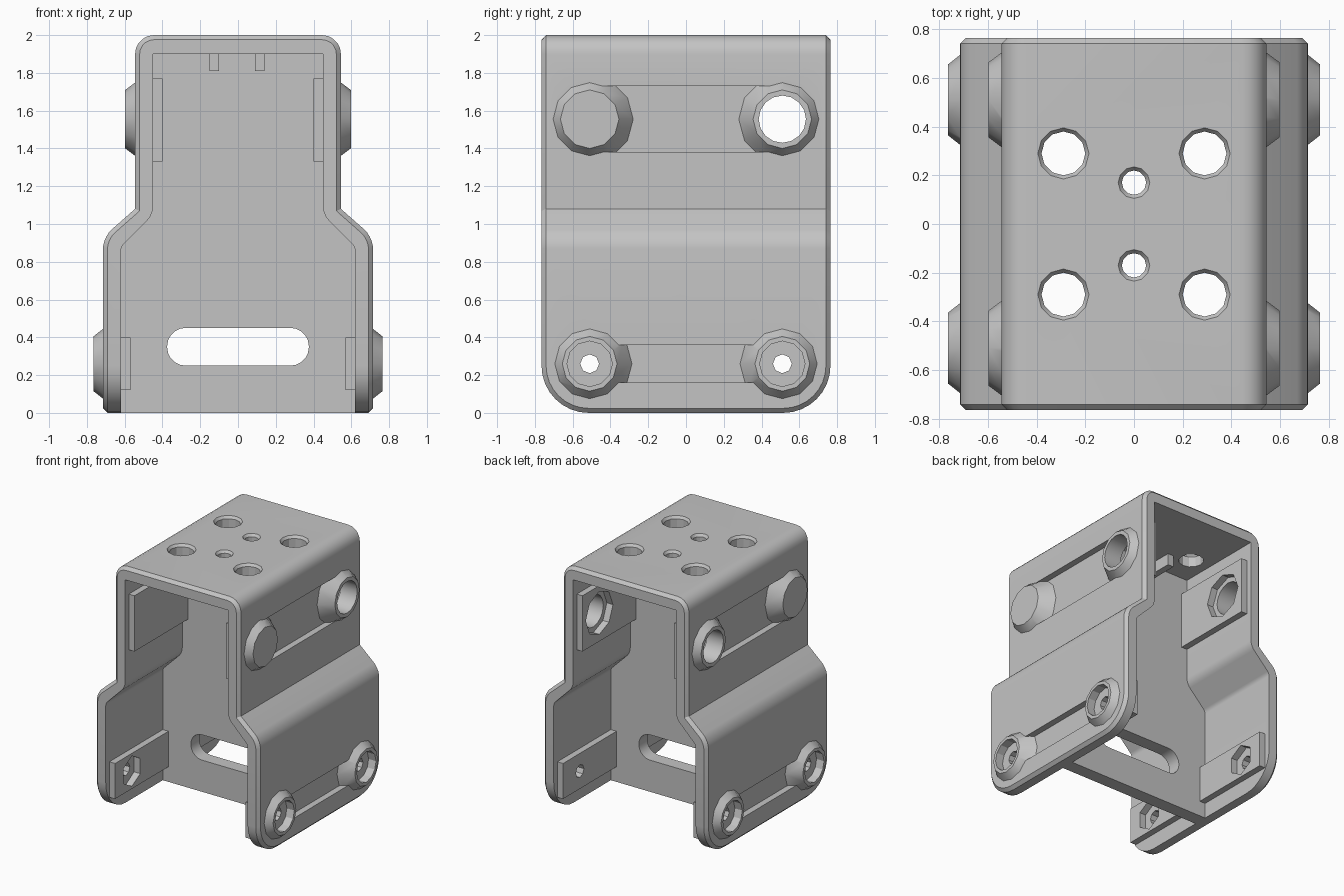
import bpy, bmesh, math
from mathutils import Matrix, Vector

cube = bpy.data.objects.get("Cube")
if cube:
    bpy.data.objects.remove(cube, do_unlink=True)

grey = bpy.data.materials.new("plain grey")
grey.use_nodes = True
colour = (0.55, 0.55, 0.55, 1)
grey.diffuse_color = colour
grey.node_tree.nodes["Principled BSDF"].inputs["Base Color"].default_value = colour


def make(name, bm):
    bmesh.ops.recalc_face_normals(bm, faces=bm.faces)
    mesh = bpy.data.meshes.new(name)
    bm.to_mesh(mesh)
    bm.free()
    mesh.materials.append(grey)
    ob = bpy.data.objects.new(name, mesh)
    bpy.context.collection.objects.link(ob)
    return ob


def prism(half, y0, y1, rounds):
    """Extrude a mirrored half profile along y; rounds maps corner index to bevel size."""
    pts = half + [(-x, z) for x, z in reversed(half)]
    bm = bmesh.new()
    face = bm.faces.new([bm.verts.new((x, y0, z)) for x, z in pts])
    ext = bmesh.ops.extrude_face_region(bm, geom=[face])["geom"]
    for v in ext:
        if isinstance(v, bmesh.types.BMVert):
            v.co.y = y1
    bmesh.ops.recalc_face_normals(bm, faces=bm.faces)
    for i, size in rounds.items():
        x, z = half[i]
        edges = [e for e in bm.edges
                 if abs(e.verts[0].co.y - e.verts[1].co.y) > 1e-3 and all(
                     abs(abs(v.co.x) - x) + abs(v.co.z - z) < 1e-4 for v in e.verts)]
        bmesh.ops.bevel(bm, geom=edges, offset=size, segments=5, profile=0.5, affect='EDGES')
    return bm


def box(name, x0, x1, y0, y1, z0, z1):
    bm = bmesh.new()
    bmesh.ops.create_cube(bm, size=1)
    for v in bm.verts:
        v.co = Vector(((x0, x1)[v.co.x > 0], (y0, y1)[v.co.y > 0], (z0, z1)[v.co.z > 0]))
    return make(name, bm)


def frustum(name, axis, a, b, start, end, r1, r2, sides=16):
    """Round part from start to end along an axis; a, b are its other two coordinates."""
    bm = bmesh.new()
    bmesh.ops.create_cone(bm, cap_ends=True, segments=sides, radius1=r1, radius2=r2,
                          depth=abs(end - start))
    mid = (start + end) / 2
    pos = {'x': (mid, a, b), 'z': (a, b, mid)}[axis]
    way = Vector([(end - start) * (c == axis) for c in "xyz"])
    rot = way.to_track_quat('Z', 'Y').to_matrix().to_4x4()
    bm.transform(Matrix.Translation(pos) @ rot)
    return make(name, bm)


def combine(body, tool, operation):
    mod = body.modifiers.new("combine", 'BOOLEAN')
    mod.operation, mod.solver, mod.object = operation, 'EXACT', tool
    bpy.context.view_layer.objects.active = body
    bpy.ops.object.modifier_apply(modifier=mod.name)
    bpy.data.objects.remove(tool, do_unlink=True)


def cut(tool):
    combine(body, tool, 'DIFFERENCE')


def add(tool):
    combine(body, tool, 'UNION')


# Outer shell with rounded lower corners and chamfered rims
HY, WEB = 0.765, 0.053
bm = prism([(0.715, 0), (0.715, 0.93), (0.545, 1.08), (0.545, 2)], -HY, HY, {1: 0.06, 3: 0.1})
corners = [e for e in bm.edges if all(v.co.z < 1e-4 for v in e.verts)
           and abs(e.verts[0].co.y - e.verts[1].co.y) < 1e-4]
bmesh.ops.bevel(bm, geom=corners, offset=0.25, segments=8, profile=0.5, affect='EDGES')
rims = [e for e in bm.edges if e.calc_face_angle(0) > 1.0]
bmesh.ops.bevel(bm, geom=rims, offset=0.024, segments=1, affect='EDGES')
body = make("bracket_body", bm)

# Front and back cavities, leaving the middle web
inner = [(0.62, -0.1), (0.62, 0.88), (0.45, 1.05), (0.45, 1.9)]
for s in (-1, 1):
    cut(make("cavity", prism(inner, WEB * s, 1.0 * s, {1: 0.02, 2: 0.04})))

# Side recesses and the matching raised pads inside
for s in (-1, 1):
    for outer, z0, z1 in ((0.545, 1.38, 1.73), (0.715, 0.16, 0.36)):
        x0, x1 = sorted((s * (outer - 0.05), s * (outer + 0.1)))
        cut(box("recess", x0, x1, -0.5, 0.5, z0, z1))
    for skin, z0, z1 in ((0.45, 1.33, 1.77), (0.62, 0.12, 0.40)):
        x0, x1 = sorted((s * (skin - 0.05), s * (skin + 0.02)))
        add(box("pad", x0, x1, -0.72, 0.72, z0, z1))

# Conical bosses on both sides, with nut and head pockets
for s in (-1, 1):
    for y in (-0.51, 0.51):
        add(frustum("upper_boss", 'x', y, 1.555, s * 0.485, s * 0.597, 0.238, 0.155, 12))
        add(frustum("lower_boss", 'x', y, 0.26, s * 0.655, s * 0.765, 0.232, 0.145, 12))
        cut(frustum("upper_pocket", 'x', y, 1.555, s * 0.3, s * 0.453, 0.17, 0.17, 8))
        cut(frustum("nut_pocket", 'x', y, 0.26, s * 0.5, s * 0.623, 0.12, 0.12, 6))
        cut(frustum("head_pocket", 'x', y, 0.26, s * 0.70, s * 0.8, 0.12, 0.12, 12))

# Holes running straight through both sides
for y in (-0.51, 0.51):
    cut(frustum("upper_hole", 'x', y, 1.555, -0.9, 0.9, 0.125, 0.125))
    cut(frustum("lower_hole", 'x', y, 0.26, -0.9, 0.9, 0.05, 0.05, 8))

# Nut guides under the roof
for x in (-0.125, 0.115):
    for s in (-1, 1):
        y0, y1 = sorted((s * 0.03, s * 0.26))
        add(box("nut_guide", x - 0.025, x + 0.025, y0, y1, 1.81, 1.93))

# Roof holes with small countersinks
holes = [(x, y, 0.09) for x in (-0.29, 0.29) for y in (-0.29, 0.29)]
holes += [(0, y, 0.05) for y in (-0.17, 0.17)]
for x, y, r in holes:
    cut(frustum("roof_hole", 'z', x, y, 1.8, 2.1, r, r, 12))
    cut(frustum("roof_countersink", 'z', x, y, 1.98, 2.02, r, r + 0.03, 12))

# Slot through the web
cut(make("slot", prism([(0.375, 0.25), (0.375, 0.45)], -0.3, 0.3, {0: 0.097, 1: 0.097})))

bpy.ops.object.select_all(action='DESELECT')
body.select_set(True)
bpy.context.view_layer.objects.active = body
bpy.ops.object.shade_smooth_by_angle(angle=math.radians(25))
